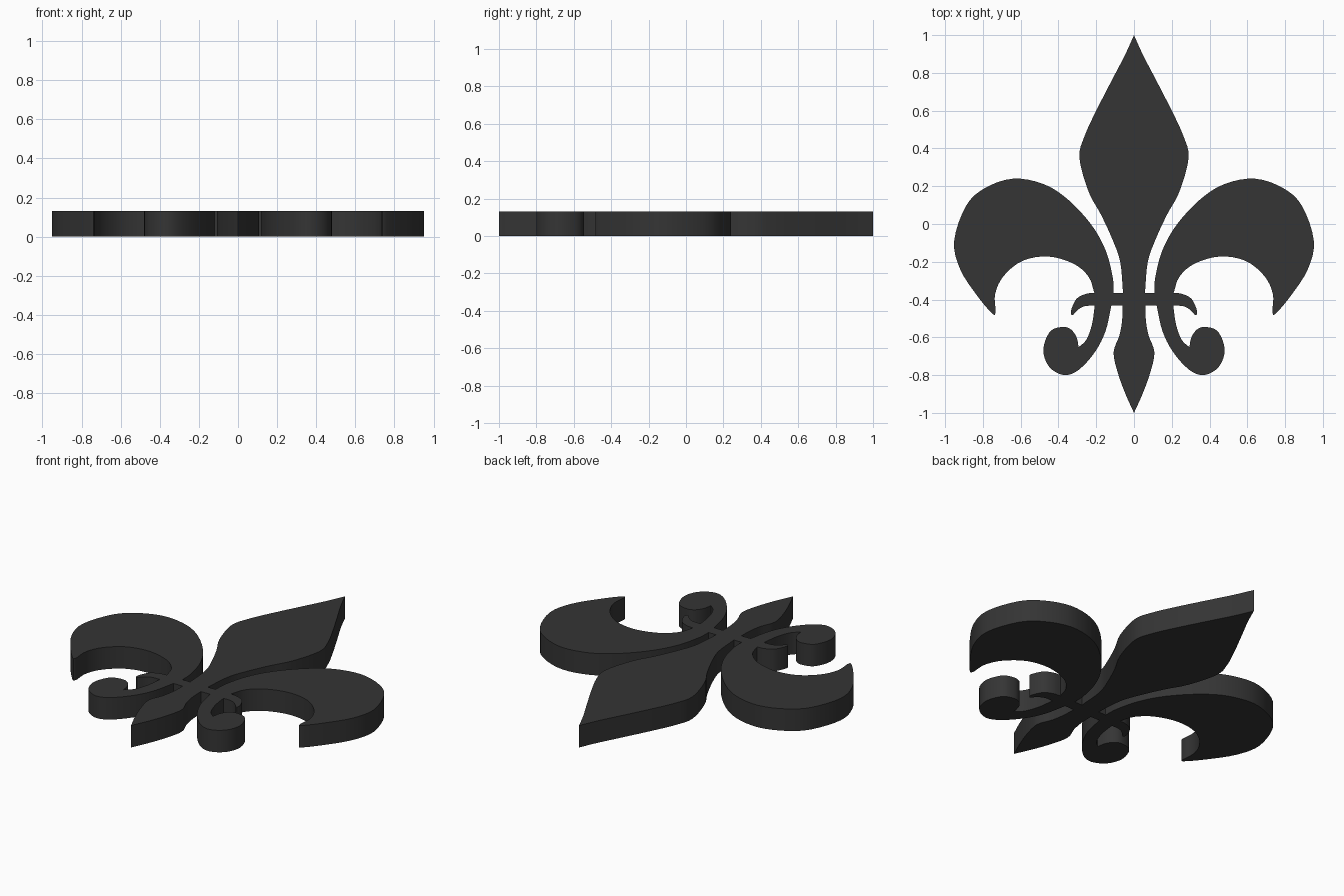
import bpy, bmesh
from mathutils import Vector

if "Cube" in bpy.data.objects:
    bpy.data.objects.remove(bpy.data.objects["Cube"])

THICK = 0.13

def smooth_run(pts, steps=4):
    """Catmull-Rom curve through the points; the ends stay sharp corners."""
    p = [Vector(q) for q in pts]
    if len(p) == 2:
        return p
    p = [2 * p[0] - p[1]] + p + [2 * p[-1] - p[-2]]
    out = []
    for a, b, c, d in zip(p, p[1:], p[2:], p[3:]):
        for i in range(steps):
            t = i / steps
            out.append(0.5 * (2 * b + (c - a) * t + (2 * a - 5 * b + 4 * c - d) * t * t
                              + (3 * b - a - 3 * c + d) * t ** 3))
    return out + [p[-2]]

# Right half of the outline, tip to foot, one run per smooth edge
spear = [(0, 1), (.05, .89), (.11, .775), (.2, .6), (.262, .465), (.289, .35),
         (.24, .17), (.175, .05), (.115, -.08), (.073, -.2), (.058, -.365)]
petal_outer = [(.108, -.365), (.113, -.28), (.15, -.14), (.225, -.005), (.35, .13),
               (.48, .212), (.64, .24), (.79, .19), (.89, .095), (.952, -.09),
               (.92, -.24), (.83, -.38), (.747, -.478), (.732, -.465)]
petal_inner = [(.732, -.465), (.735, -.37), (.69, -.275), (.59, -.195), (.455, -.172),
               (.32, -.21), (.24, -.28), (.21, -.365)]
band_end = [(.21, -.365), (.255, -.37), (.305, -.397), (.334, -.46), (.325, -.482),
            (.295, -.453), (.26, -.435), (.208, -.432)]
scroll_inner = [(.208, -.432), (.222, -.53), (.252, -.612), (.293, -.652)]
scroll_outer = [(.293, -.652), (.304, -.6), (.334, -.558), (.38, -.545), (.445, -.57),
                (.48, -.665), (.45, -.755), (.37, -.8), (.29, -.77), (.205, -.675),
                (.15, -.565), (.12, -.432)]
foot = [(.06, -.432), (.063, -.51), (.077, -.59), (.108, -.68), (.085, -.79),
        (.045, -.9), (0, -1)]

half = []
for run in (spear, petal_outer, petal_inner, band_end, scroll_inner, scroll_outer, foot):
    for v in smooth_run(run):
        if not half or (v - half[-1]).length > 1e-4:
            half.append(v)

# Mirror to the full outline, then extrude to a flat plate
outline = half + [Vector((-v.x, v.y)) for v in reversed(half[1:-1])]
bm = bmesh.new()
base = bm.faces.new([bm.verts.new((v.x, v.y, 0)) for v in outline])
top = bmesh.ops.extrude_face_region(bm, geom=[base], use_keep_orig=True)
bmesh.ops.translate(bm, vec=(0, 0, THICK),
                    verts=[g for g in top["geom"] if isinstance(g, bmesh.types.BMVert)])
bmesh.ops.triangulate(bm, faces=[f for f in bm.faces if len(f.verts) > 4])
bmesh.ops.recalc_face_normals(bm, faces=bm.faces)

mesh = bpy.data.meshes.new("lily_ornament")
bm.to_mesh(mesh)
bm.free()
lily = bpy.data.objects.new("lily_ornament", mesh)
bpy.context.collection.objects.link(lily)

dark = bpy.data.materials.new("dark_grey")
dark.diffuse_color = (0.035, 0.035, 0.035, 1)
dark.use_nodes = True
dark.node_tree.nodes["Principled BSDF"].inputs["Base Color"].default_value = dark.diffuse_color
mesh.materials.append(dark)

bpy.context.view_layer.objects.active = lily
lily.select_set(True)
bpy.ops.object.shade_smooth_by_angle()
